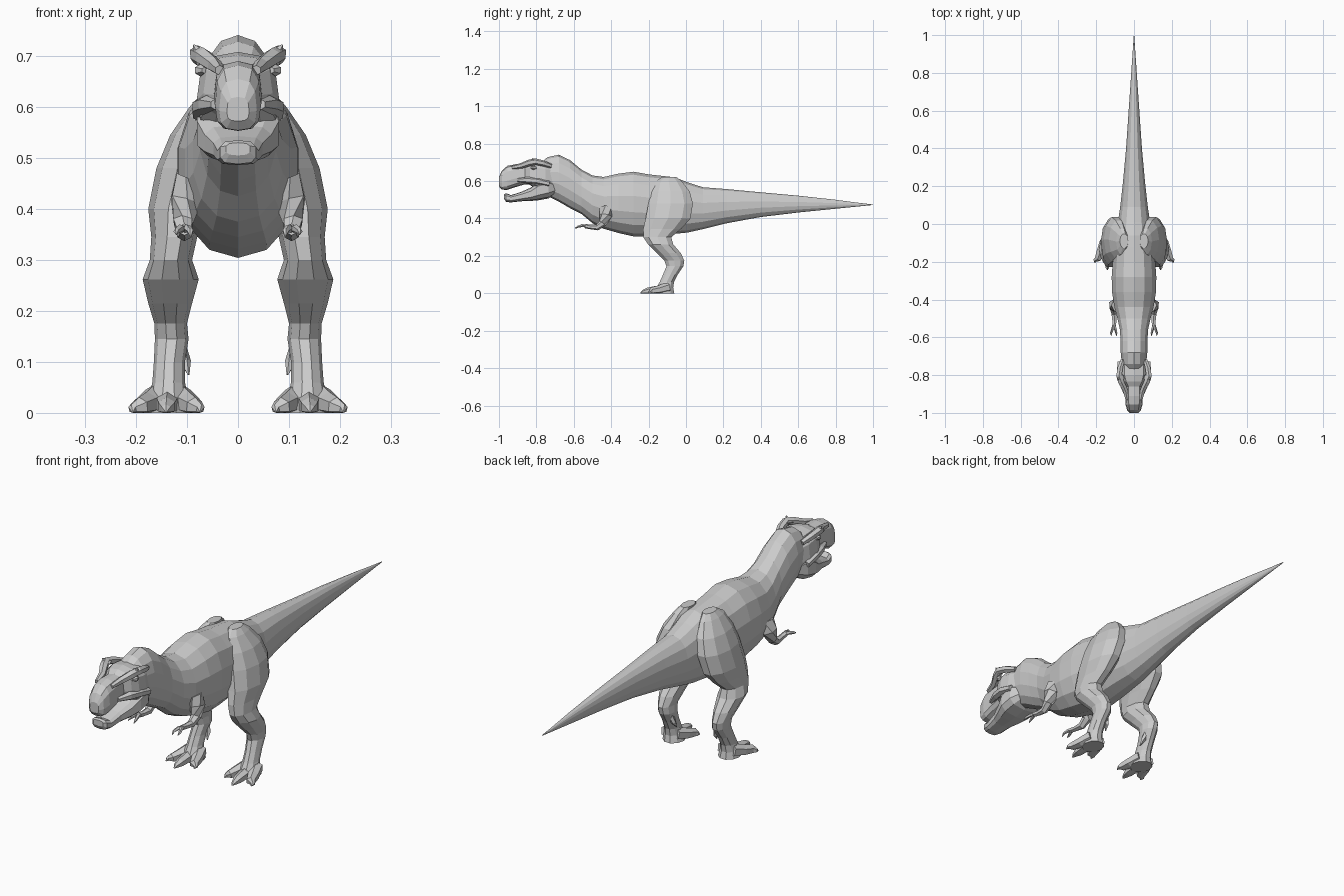
import bpy, bmesh
from math import sin, cos, pi
from mathutils import Vector


def finish(name, rings, mirror=False):
    """Skin a list of vertex rings, cap both ends, keep faces flat."""
    bm = bmesh.new()
    vs = [[bm.verts.new(p) for p in r] for r in rings]
    n = len(rings[0])
    for a, b in zip(vs, vs[1:]):
        for i in range(n):
            j = (i + 1) % n
            bm.faces.new((a[i], a[j], b[j], b[i]))
    bm.faces.new(vs[0])
    bm.faces.new(vs[-1])
    bmesh.ops.recalc_face_normals(bm, faces=bm.faces)
    me = bpy.data.meshes.new(name)
    bm.to_mesh(me)
    bm.free()
    ob = bpy.data.objects.new(name, me)
    bpy.context.collection.objects.link(ob)
    if mirror:
        ob.modifiers.new("mirror", "MIRROR").use_mirror_merge = False
    return ob


def spow(v, e):
    return (abs(v) ** e) * (1 if v >= 0 else -1)


def along_y(name, secs, n=14, e=1.0, low=0.0):
    """Sections (y, top, bottom, half width); low moves the widest level down."""
    rings = []
    for y, t, b, w in secs:
        mid = (t + b) / 2 - low * (t - b)
        ring = []
        for k in range(n):
            a = 2 * pi * k / n + pi / 2
            s = spow(sin(a), e)
            ring.append((w * spow(cos(a), e), y, mid + s * ((t - mid) if s > 0 else (mid - b))))
        rings.append(ring)
    return finish(name, rings)


def along_z(name, secs, n=10):
    """Sections (z, x inner, x outer, y front, y back)."""
    rings = []
    for z, x0, x1, y0, y1 in secs:
        rings.append([((x0 + x1) / 2 + (x1 - x0) / 2 * cos(2 * pi * k / n),
                       (y0 + y1) / 2 + (y1 - y0) / 2 * sin(2 * pi * k / n), z) for k in range(n)])
    return finish(name, rings, True)


def limb(name, pts, n=6):
    """Tapering tube through (x, y, z, radius), kept above the floor."""
    rings = []
    for i, p in enumerate(pts):
        d = Vector(pts[min(i + 1, len(pts) - 1)][:3]) - Vector(pts[max(i - 1, 0)][:3])
        d.normalize()
        u = d.cross(Vector((0, 0, 1))).normalized()
        v = u.cross(d)
        ring = []
        for k in range(n):
            a = 2 * pi * (k + .5) / n
            q = Vector(p[:3]) + p[3] * (cos(a) * u + sin(a) * v)
            q.z = max(q.z, 0)
            ring.append(q)
        rings.append(ring)
    return finish(name, rings, True)


# Neck, trunk and tail in one skin
along_y("body", [
    (-.78, .695, .56, .05), (-.74, .728, .52, .066), (-.68, .741, .49, .072),
    (-.62, .712, .455, .073), (-.56, .662, .425, .076), (-.50, .63, .375, .09),
    (-.44, .622, .345, .106), (-.36, .64, .322, .119), (-.28, .65, .304, .121),
    (-.20, .636, .305, .115), (-.12, .627, .312, .108), (-.06, .62, .318, .10),
    (.01, .593, .325, .087), (.09, .567, .343, .075), (.22, .557, .375, .06),
    (.40, .54, .408, .043), (.60, .522, .432, .029), (.80, .5, .452, .015),
    (.93, .483, .465, .006), (1.0, .475, .472, .001)], e=.92)

# Skull and blunt snout
along_y("skull", [
    (-.695, .69, .54, .06), (-.75, .705, .53, .080), (-.80, .708, .555, .081),
    (-.835, .702, .58, .068), (-.86, .69, .583, .047), (-.91, .69, .568, .047),
    (-.955, .682, .553, .045), (-.985, .655, .554, .037), (-1.0, .62, .572, .022)],
    n=12, e=.7, low=.12)

# Lower jaw with deep cheeks
along_y("lower_jaw", [
    (-.70, .60, .53, .06), (-.735, .62, .507, .082), (-.79, .60, .497, .083),
    (-.83, .565, .494, .068), (-.88, .543, .492, .050), (-.935, .525, .486, .042),
    (-.962, .535, .488, .036), (-.972, .53, .505, .024)], n=10, e=.65)

# Brow ridges, cheek knobs and eyes
limb("brow_ridge", [(.036, -.93, .672, .010), (.046, -.88, .682, .015), (.068, -.835, .698, .018),
                    (.079, -.805, .704, .017), (.074, -.765, .695, .016), (.06, -.72, .68, .012)])
limb("brow_horn", [(.066, -.81, .695, .02), (.08, -.818, .711, .01), (.087, -.82, .722, .002)], 5)
limb("cheek_bone", [(.045, -.90, .605, .010), (.062, -.845, .605, .018), (.074, -.79, .60, .018),
                    (.075, -.73, .585, .015)])
limb("eye", [(.066, -.83, .672, .006), (.074, -.815, .672, .012), (.074, -.80, .672, .006)])

# Hind legs: thigh, shin, long ankle
along_z("hind_leg", [
    (.622, .03, .075, -.13, -.05), (.60, .03, .095, -.165, -.02), (.545, .03, .133, -.192, .025),
    (.48, .04, .160, -.207, .043), (.40, .062, .176, -.222, .03), (.345, .08, .170, -.234, -.02),
    (.30, .09, .173, -.232, -.075), (.262, .077, .187, -.207, -.065), (.215, .09, .176, -.16, -.025),
    (.175, .10, .164, -.118, -.006), (.145, .097, .163, -.107, -.012), (.10, .104, .165, -.125, -.042),
    (.06, .104, .168, -.143, -.062), (.03, .098, .175, -.160, -.066), (0, .09, .18, -.165, -.06)])

# Three forward toes with claws, plus a raised rear toe
for i, (kx, tx, ty) in enumerate([(.098, .074, -.20), (.139, .141, -.243), (.177, .207, -.205)]):
    limb(f"toe_{i + 1}", [(.137 + (kx - .137) * .5, -.095, .032, .028), (kx, -.145, .018, .024),
                          ((kx + tx) / 2, (-.145 + ty) / 2 - .01, .012, .019),
                          (tx, ty + .012, .007, .01), (tx, ty, .002, .002)])
limb("rear_toe", [(.112, -.055, .13, .012), (.103, -.06, .10, .011), (.097, -.075, .075, .002)], 5)

# Small arms with two clawed fingers
limb("arm", [(.085, -.43, .455, .038), (.102, -.43, .415, .034), (.108, -.445, .375, .021),
             (.105, -.475, .352, .016), (.104, -.515, .355, .012), (.105, -.54, .36, .012)])
for i, (x, z) in enumerate([(.093, .345), (.121, .350)]):
    limb(f"finger_{i + 1}", [(.105, -.53, .36, .008), ((x + .104) / 2, -.555, .362, .008),
                             (x, -.578, .356, .006), (x, -.592, z, .001)], 5)
